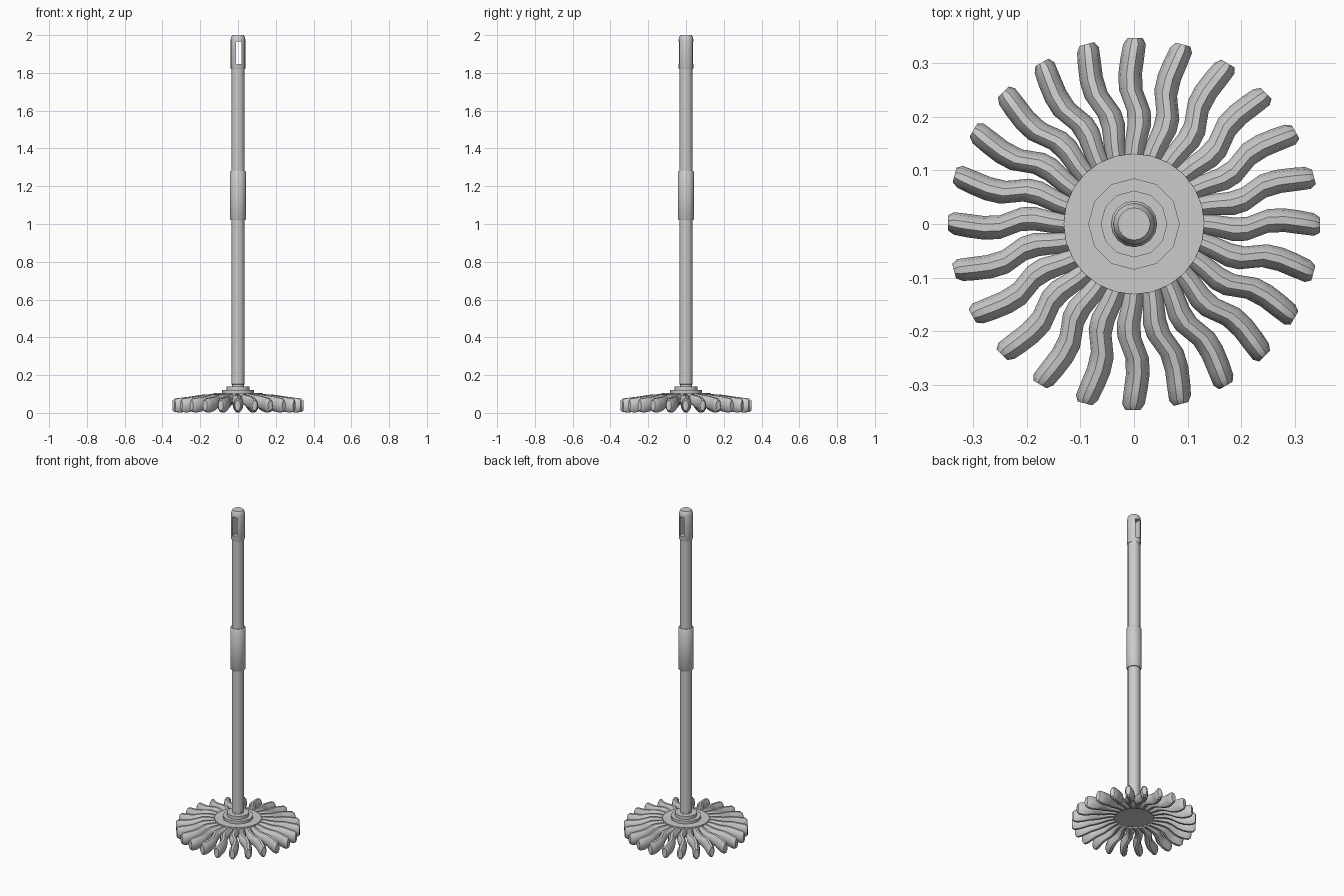
import bpy, bmesh
from math import sin, cos, pi, radians

if "Cube" in bpy.data.objects:
    bpy.data.objects.remove(bpy.data.objects["Cube"])


def loft(name, rings):
    """Skin a list of equal-length point rings and cap both ends."""
    bm = bmesh.new()
    vr = [[bm.verts.new(p) for p in ring] for ring in rings]
    n = len(vr[0])
    for a, b in zip(vr, vr[1:]):
        for i in range(n):
            j = (i + 1) % n
            bm.faces.new((a[i], a[j], b[j], b[i]))
    bm.faces.new(vr[0][::-1])
    bm.faces.new(vr[-1])
    bmesh.ops.recalc_face_normals(bm, faces=bm.faces[:])
    me = bpy.data.meshes.new(name)
    bm.to_mesh(me)
    bm.free()
    ob = bpy.data.objects.new(name, me)
    bpy.context.collection.objects.link(ob)
    bpy.ops.object.select_all(action='DESELECT')
    ob.select_set(True)
    bpy.context.view_layer.objects.active = ob
    bpy.ops.object.shade_smooth_by_angle(angle=radians(35))
    return ob


def lathe(name, profile, segs=16):
    """Revolve (radius, z) points about the z axis."""
    return loft(name, [[(r * sin(2 * pi * i / segs), r * cos(2 * pi * i / segs), z)
                        for i in range(segs)] for r, z in profile])


# Hub: wide disc with two stepped collars
lathe("hub_disc", [(0.122, 0.065), (0.131, 0.075), (0.131, 0.104)], 24)
lathe("lower_collar", [(0.085, 0.10), (0.085, 0.121)], 12)
lathe("upper_collar", [(0.062, 0.115), (0.062, 0.14)], 12)

# Handle: pole, middle sleeve and hanging grip
lathe("pole", [(0.032, 0.13), (0.032, 0.15), (0.035, 0.152), (0.035, 1.835)])
lathe("sleeve", [(0.039, 1.02), (0.043, 1.026), (0.043, 1.274), (0.039, 1.28)])
grip = lathe("hanging_grip", [(0.037, 1.82), (0.039, 1.825), (0.039, 1.975),
                              (0.036, 1.99), (0.030, 2.0)])

# Slot cut through the grip
bpy.ops.mesh.primitive_cube_add(size=1, location=(0.003, 0, 1.907))
cutter = bpy.context.object
cutter.name = "slot_cutter"
cutter.scale = (0.029, 0.2, 0.118)
cutter.hide_render = True
mod = grip.modifiers.new("slot", 'BOOLEAN')
mod.object = cutter
mod.solver = 'EXACT'
bpy.context.view_layer.objects.active = grip
bpy.ops.object.modifier_apply(modifier=mod.name)
bpy.data.objects.remove(cutter)

# Wavy strand: radius, sideways offset, centre z, half width, half height
PATH = [(0.110, 0.002, 0.077, 0.018, 0.023),
        (0.150, -0.003, 0.075, 0.020, 0.025),
        (0.185, -0.010, 0.070, 0.022, 0.028),
        (0.210, -0.009, 0.064, 0.022, 0.031),
        (0.250, 0.006, 0.053, 0.022, 0.036),
        (0.280, 0.007, 0.046, 0.022, 0.039),
        (0.310, 0.003, 0.041, 0.022, 0.040),
        (0.335, -0.001, 0.040, 0.021, 0.038),
        (0.346, -0.002, 0.040, 0.014, 0.028)]
SIDES = 10
strand = loft("strand_1", [[(r, t + w * cos(2 * pi * k / SIDES), z + h * sin(2 * pi * k / SIDES))
                            for k in range(SIDES)] for r, t, z, w, h in PATH])

# Repeat the strand around the hub
for i in range(1, 24):
    copy = strand.copy()
    copy.name = f"strand_{i + 1}"
    copy.rotation_euler.z = i * 2 * pi / 24
    bpy.context.collection.objects.link(copy)
